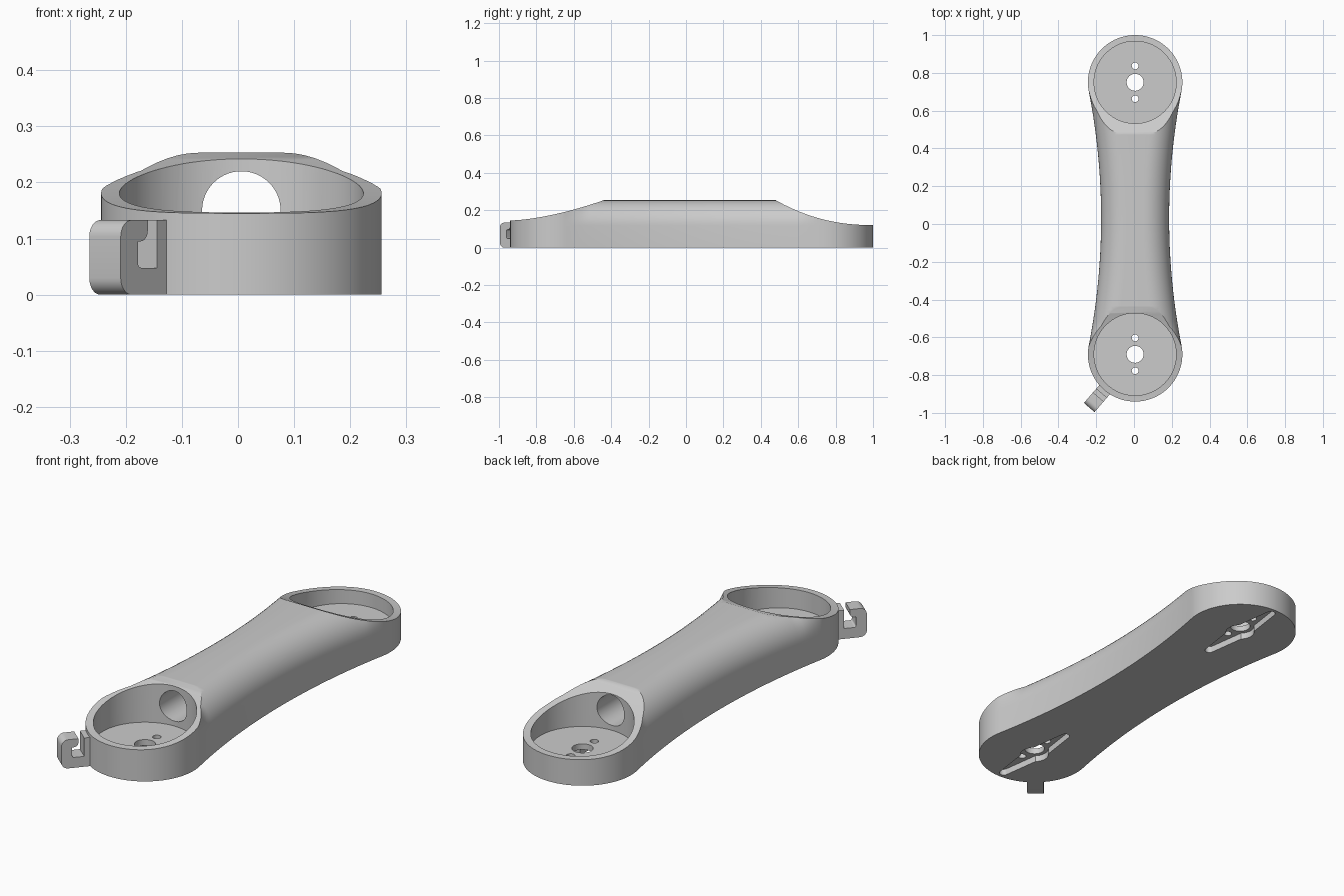
import bpy, bmesh, math
from mathutils import Matrix, Vector

cube = bpy.data.objects.get("Cube")
if cube:
    bpy.data.objects.remove(cube)

CX = 0.006                      # centre line of the arm
BACK, FRONT, MID = 0.75, -0.69, 0.03
CUP_R, POCKET_R, FLOOR = 0.25, 0.2175, 0.057
TOP = 0.253

grey = bpy.data.materials.new("light_grey")
grey.use_nodes = True
colour = (0.6, 0.6, 0.6, 1)
grey.diffuse_color = colour
grey.node_tree.nodes["Principled BSDF"].inputs["Base Color"].default_value = colour


def finish(name, bm):
    bmesh.ops.recalc_face_normals(bm, faces=bm.faces)
    mesh = bpy.data.meshes.new(name)
    bm.to_mesh(mesh)
    bm.free()
    mesh.materials.append(grey)
    obj = bpy.data.objects.new(name, mesh)
    bpy.context.collection.objects.link(obj)
    return obj


def frame(x, y, z, origin):
    """Matrix with the given local axes and origin."""
    m = Matrix((x, y, z)).transposed().to_4x4()
    m.translation = Vector(origin)
    return m


def prism(name, pts, low, high, matrix):
    """Polygon in local XY, extruded along local Z."""
    bm = bmesh.new()
    rings = [[bm.verts.new(matrix @ Vector((p[0], p[1], h))) for p in pts] for h in (low, high)]
    bm.faces.new(rings[0])
    bm.faces.new(rings[1])
    n = len(pts)
    for i in range(n):
        j = (i + 1) % n
        bm.faces.new((rings[0][i], rings[0][j], rings[1][j], rings[1][i]))
    return finish(name, bm)


def arc(cx, cy, r, start, end, n):
    return [(cx + r * math.cos(math.radians(start + (end - start) * i / n)),
             cy + r * math.sin(math.radians(start + (end - start) * i / n))) for i in range(n + 1)]


def circle(r, n=64, y=0):
    return arc(0, y, r, 0, 360, n)[:-1]


def cut(target, cutter):
    cutter.hide_render = True
    mod = target.modifiers.new("cut", "BOOLEAN")
    mod.operation = "DIFFERENCE"
    mod.solver = "EXACT"
    mod.object = cutter
    bpy.context.view_layer.objects.active = target
    bpy.ops.object.modifier_apply(modifier=mod.name)
    bpy.data.objects.remove(cutter)


def smooth(obj):
    bpy.ops.object.select_all(action="DESELECT")
    obj.select_set(True)
    bpy.context.view_layer.objects.active = obj
    bpy.ops.object.shade_smooth_by_angle(angle=math.radians(30))


# Arm outline: round ends joined by a wide concave waist arc
half_len = BACK - MID
waist = 0.18
big_r = (waist**2 + half_len**2 - CUP_R**2) / (2 * (CUP_R - waist))
tangent = math.asin(half_len / (big_r + CUP_R))
half = []
for i in range(33):             # waist, from the middle outwards
    a = tangent * i / 32
    half.append((big_r * math.sin(a), waist + big_r * (1 - math.cos(a))))
for i in range(1, 41):          # round end
    t = -tangent + (math.pi / 2 - 0.01 + tangent) * i / 40
    half.append((half_len + CUP_R * math.sin(t), CUP_R * math.cos(t)))
outline = [(-s, w) for s, w in reversed(half[1:])] + half

# Arm body: cross-sections with rounded shoulders, fading to square at the cups
bm = bmesh.new()
sections = []
for s, w in outline:
    fade = min(1, max(0, (0.68 - abs(s)) / 0.11))
    a, b = 0.135 * fade, 0.135
    side = [(w - a + a * math.cos(t), TOP - b + b * math.sin(t))
            for t in (math.pi / 2 * k / 12 for k in range(13))]
    pts = [(w, 0)] + side + [(-x, z) for x, z in reversed(side)] + [(-w, 0)]
    sections.append([bm.verts.new((CX + x, MID + s, z)) for x, z in pts])
for r0, r1 in zip(sections, sections[1:]):
    for i in range(len(r0)):
        j = (i + 1) % len(r0)
        bm.faces.new((r0[i], r0[j], r1[j], r1[i]))
bm.faces.new(sections[0])
bm.faces.new(sections[-1])
arm = finish("arm_body", bm)

# Concave scoops sloping down over both ends
YZ = frame((0, 1, 0), (0, 0, 1), (1, 0, 0), (0, 0, 0))
for end, length, low, power, d in ((1.0, 0.52, 0.12, 2.2, -1), (-0.94, 0.5, 0.145, 1.6, 1)):
    curve = [(end + d * length * i / 24, low + (TOP - low) * (i / 24)**power) for i in range(25)]
    peak = end + d * (length + 0.02)
    curve = [(end - d * 0.1, low)] + curve + [(peak, TOP + 0.01), (peak, 0.5), (end - d * 0.1, 0.5)]
    cut(arm, prism("scoop_cutter", curve, -0.5, 0.5, YZ))

# Cup pockets, screw holes and underside recesses
for cy in (FRONT, BACK):
    at = Matrix.Translation((CX, cy, 0))
    cut(arm, prism("pocket_cutter", circle(POCKET_R, 96), FLOOR, 0.6, at))
    for r, y in ((0.045, 0), (0.018, 0.087), (0.018, -0.087)):
        cut(arm, prism("hole_cutter", circle(r, 32, y), -0.05, 0.1, at))
    arms = [(0.05, 0)] + arc(0, 0.215, 0.02, 0, 180, 8) + [(-0.05, 0)] + arc(0, -0.215, 0.02, 180, 360, 8)
    cut(arm, prism("recess_cutter", arms, -0.05, 0.03, at))
    cut(arm, prism("hub_cutter", circle(0.063, 40), -0.06, 0.03, at))

# Cable tunnel between the cups
XZ = frame((1, 0, 0), (0, 0, 1), (0, -1, 0), (CX, 0, 0.15))
cut(arm, prism("tunnel_cutter", circle(0.07), -BACK, -FRONT, XZ))
smooth(arm)

# Cable hook standing out from the front cup
ang = math.radians(229.2)
out = Vector((math.cos(ang), math.sin(ang), 0))
up = Vector((0, 0, 1))
profile = ([(0.235, 0)] + arc(0.342, 0.03, 0.03, -90, 0, 8) + arc(0.342, 0.103, 0.03, 0, 90, 8)
           + [(0.298, 0.133)] + arc(0.318, 0.115, 0.02, 180, 270, 6)
           + [(0.325, 0.095)] + arc(0.317, 0.056, 0.008, 0, -90, 4)
           + [(0.273, 0.048), (0.273, 0.133), (0.235, 0.133)])
hook = prism("cable_hook", profile, -0.037, 0.037,
             frame(out, up, out.cross(up), (CX, FRONT, 0)))
smooth(hook)
